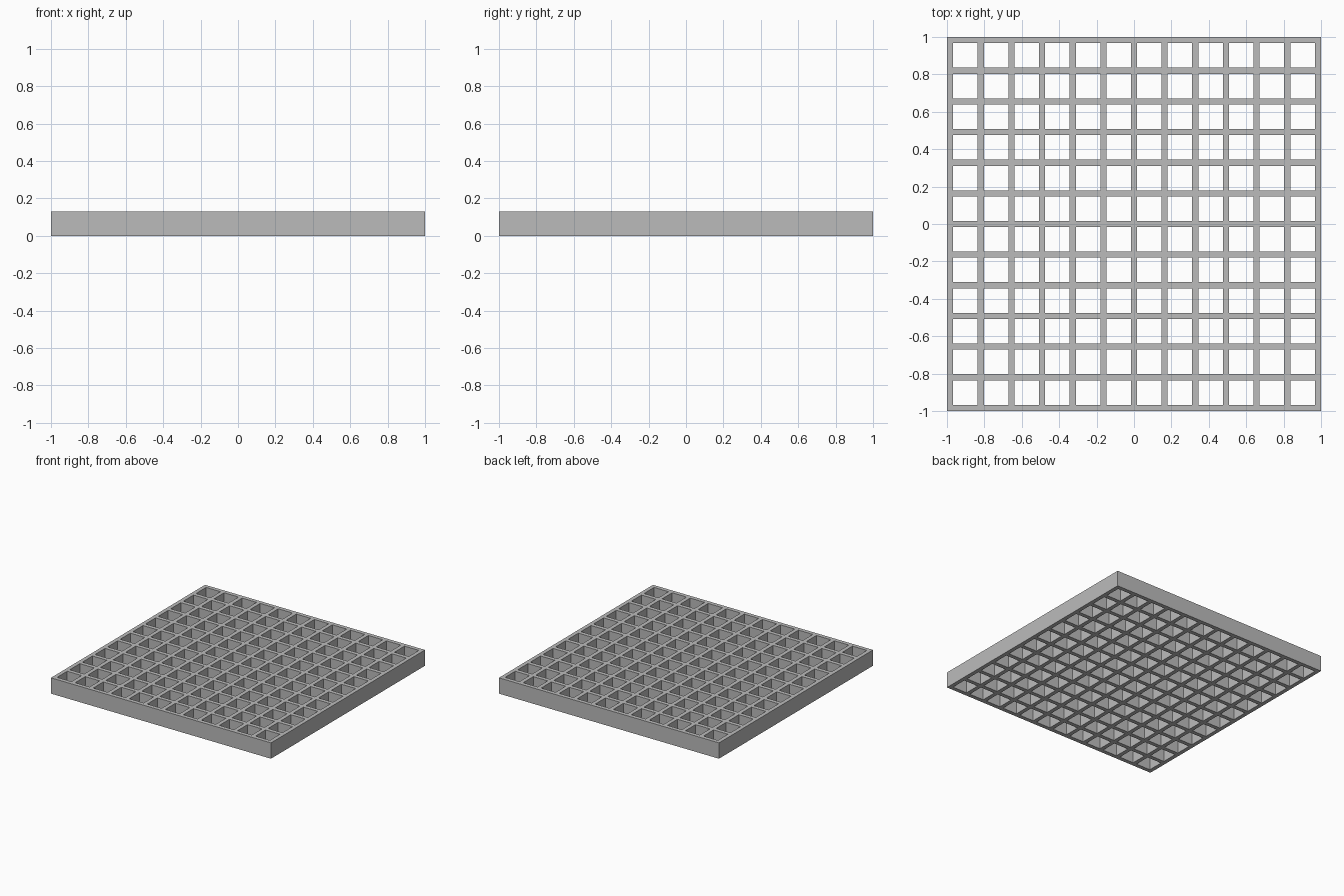
import bpy, bmesh

if "Cube" in bpy.data.objects:
    bpy.data.objects.remove(bpy.data.objects["Cube"])

COUNT = 12          # openings per side
BAR = 0.033         # bar width
HEIGHT = 0.13
PITCH = (2 - BAR) / COUNT

# Bar edge positions along one axis
edges = []
for i in range(COUNT + 1):
    start = -1 + i * PITCH
    edges += [start, start + BAR]

# Flat lattice: keep every cell that lies on a bar in x or y
bm = bmesh.new()
n = len(edges)
verts = [[bm.verts.new((x, y, 0)) for y in edges] for x in edges]
for i in range(n - 1):
    for j in range(n - 1):
        if i % 2 == 0 or j % 2 == 0:
            bm.faces.new((verts[i][j], verts[i + 1][j],
                          verts[i + 1][j + 1], verts[i][j + 1]))

# Raise the lattice to full thickness, keeping the underside
result = bmesh.ops.extrude_face_region(bm, geom=bm.faces[:], use_keep_orig=True)
top = [g for g in result["geom"] if isinstance(g, bmesh.types.BMVert)]
bmesh.ops.translate(bm, verts=top, vec=(0, 0, HEIGHT))
bmesh.ops.recalc_face_normals(bm, faces=bm.faces[:])

mesh = bpy.data.meshes.new("grating")
bm.to_mesh(mesh)
bm.free()

# Plain grey finish
grey = bpy.data.materials.new("grey")
grey.diffuse_color = (0.5, 0.5, 0.5, 1)
grey.use_nodes = True
grey.node_tree.nodes["Principled BSDF"].inputs["Base Color"].default_value = grey.diffuse_color
mesh.materials.append(grey)
grating = bpy.data.objects.new("grating", mesh)
bpy.context.collection.objects.link(grating)
